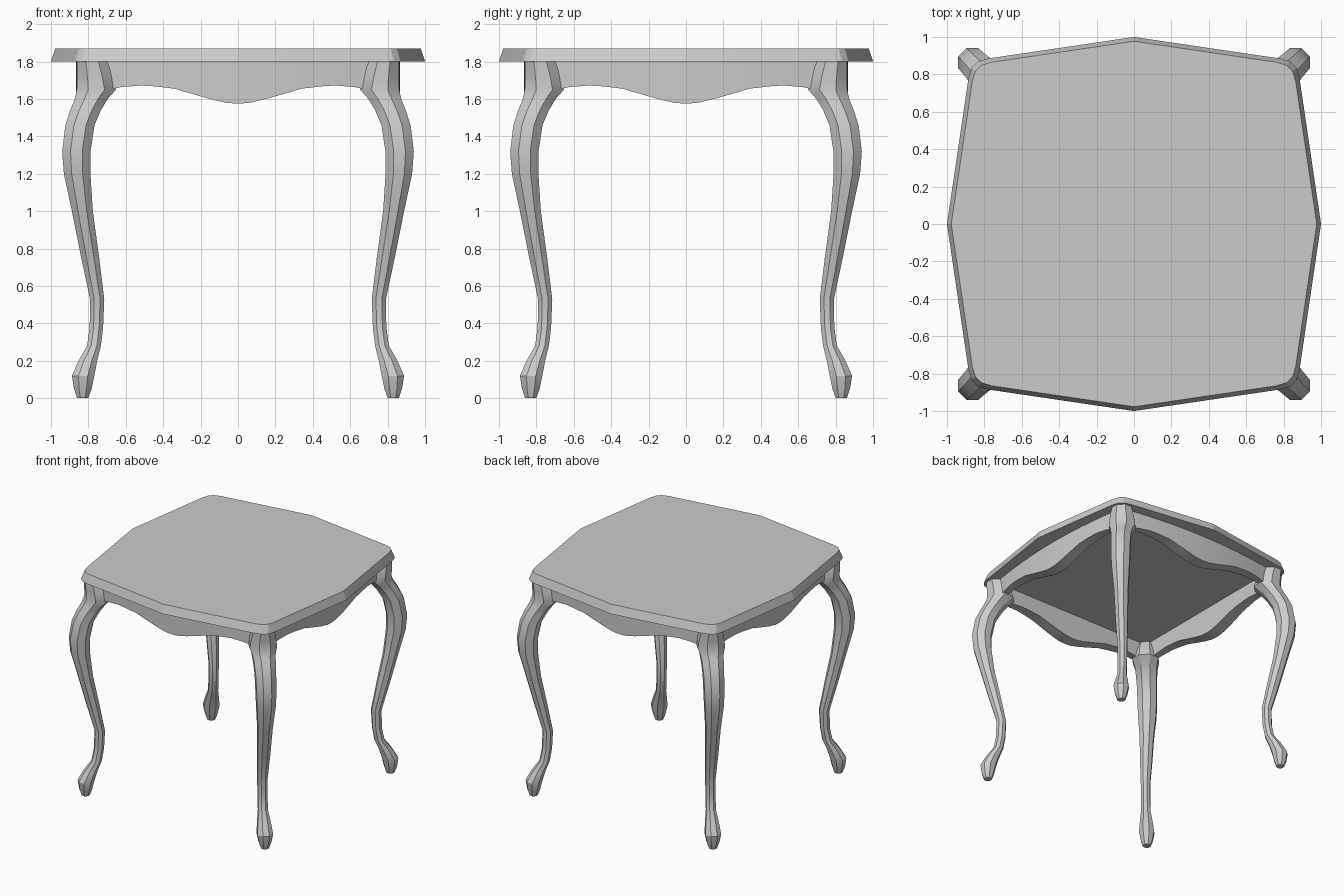
import bpy, bmesh
from math import cos, sin, pi, radians

if "Cube" in bpy.data.objects:
    bpy.data.objects.remove(bpy.data.objects["Cube"])


def finish(name, bm, angle=30):
    bmesh.ops.recalc_face_normals(bm, faces=bm.faces)
    mesh = bpy.data.meshes.new(name)
    bm.to_mesh(mesh)
    bm.free()
    ob = bpy.data.objects.new(name, mesh)
    bpy.context.collection.objects.link(ob)
    bpy.ops.object.select_all(action='DESELECT')
    ob.select_set(True)
    bpy.context.view_layer.objects.active = ob
    bpy.ops.object.shade_smooth_by_angle(angle=radians(angle))
    return ob


def loft(rings):
    """Bridge equal-length closed rings and cap both ends."""
    bm = bmesh.new()
    vs = [[bm.verts.new(p) for p in r] for r in rings]
    n = len(vs[0])
    for a, b in zip(vs, vs[1:]):
        for i in range(n):
            j = (i + 1) % n
            bm.faces.new((a[i], a[j], b[j], b[i]))
    bm.faces.new(vs[0][::-1])
    bm.faces.new(vs[-1])
    return bm


# Table top: bowed square with rounded corners and a bevelled rim
quarter = [(1.0, 0), (0.885, 0.78), (0.868, 0.835), (0.835, 0.868), (0.78, 0.885)]
outline = []
for k in range(4):
    c, s = round(cos(k * pi / 2)), round(sin(k * pi / 2))
    outline += [(x * c - y * s, x * s + y * c) for x, y in quarter]
finish("table_top", loft([[(x * f, y * f, z) for x, y in outline]
                          for z, f in ((1.80, 1.0), (1.87, 0.977))]), 15)

# Aprons: slightly bowed boards with a scalloped lower edge
half = [(0, 1.575), (0.06, 1.579), (0.13, 1.595), (0.22, 1.62), (0.34, 1.655),
        (0.44, 1.667), (0.52, 1.672), (0.62, 1.664), (0.72, 1.645)]
scallop = [(-x, z) for x, z in half[:0:-1]] + half
for k, name in enumerate(("front", "right", "back", "left")):
    c, s = round(cos(k * pi / 2)), round(sin(k * pi / 2))
    rings = []
    for x, z in scallop:
        y = -(0.865 - 0.06 * (x / 0.72) ** 2)
        ring = [(x, y, 1.80), (x, y, z), (x, -0.76, z), (x, -0.76, 1.80)]
        rings.append([(px * c - py * s, px * s + py * c, pz) for px, py, pz in ring])
    finish(name + "_apron", loft(rings))

# Cabriole legs: octagonal sections (height, centre on the diagonal, radius)
sections = [(0.0, 0.83, 0.03), (0.05, 0.83, 0.047), (0.12, 0.828, 0.06),
            (0.20, 0.803, 0.05), (0.28, 0.77, 0.037), (0.38, 0.757, 0.036),
            (0.53, 0.753, 0.038), (0.75, 0.79, 0.048), (1.0, 0.832, 0.056),
            (1.2, 0.86, 0.071), (1.32, 0.864, 0.076), (1.46, 0.845, 0.078),
            (1.54, 0.815, 0.082), (1.60, 0.785, 0.088), (1.65, 0.757, 0.105),
            (1.72, 0.765, 0.096), (1.80, 0.78, 0.08)]
for sx, sy, name in ((-1, -1, "front_left"), (1, -1, "front_right"),
                     (1, 1, "back_right"), (-1, 1, "back_left")):
    rings = []
    for z, c, r in sections:
        rr = r / cos(pi / 8)
        rings.append([(sx * (c + rr * cos((i + 0.5) * pi / 4)),
                       sy * (c + rr * sin((i + 0.5) * pi / 4)), z) for i in range(8)])
    finish(name + "_leg", loft(rings))
